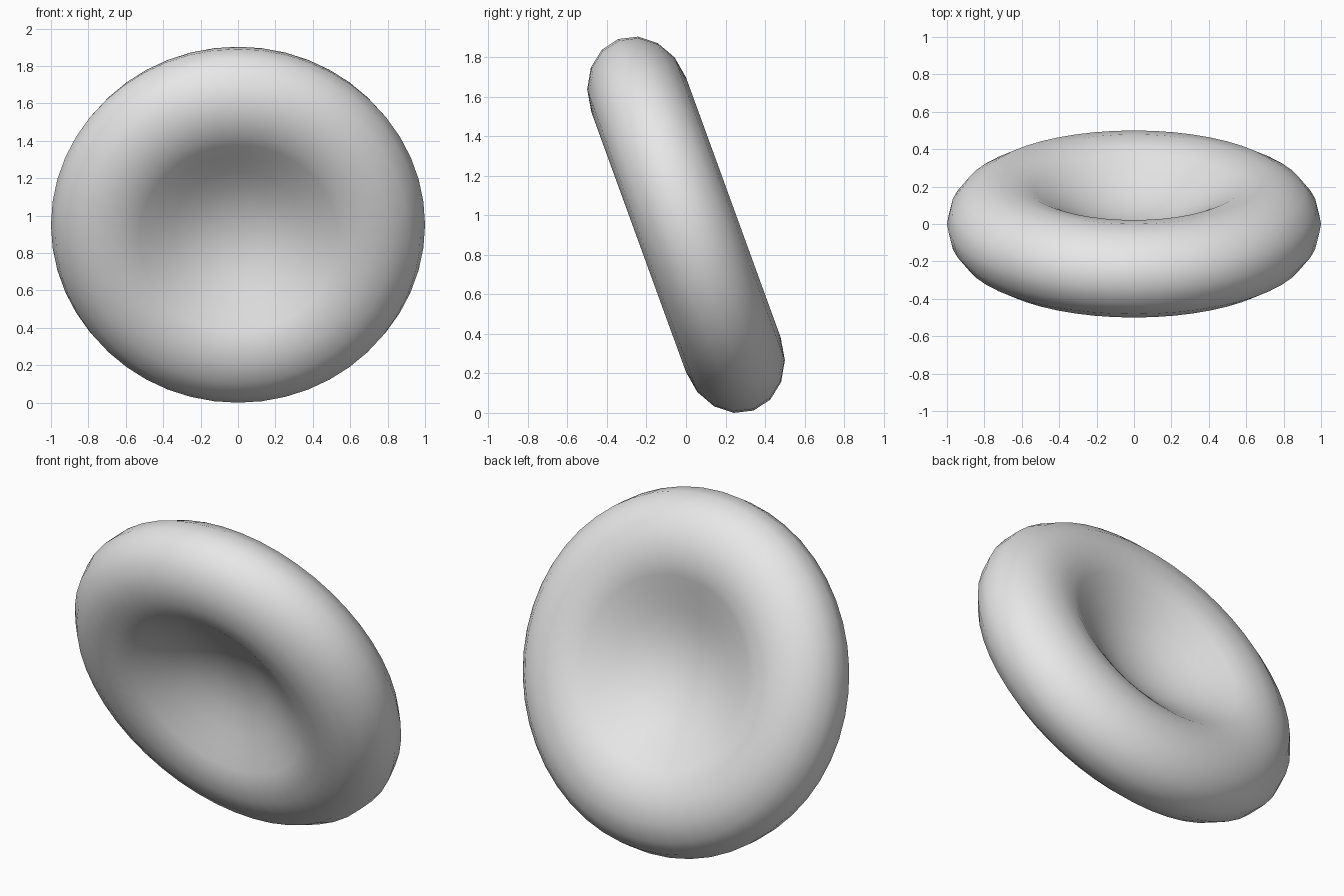
import bpy, bmesh, math
from mathutils import Matrix

if "Cube" in bpy.data.objects:
    bpy.data.objects.remove(bpy.data.objects["Cube"])

SEGMENTS = 48
TILT = math.radians(-70)

# Half profile (radius, half thickness): rounded rim, then the dimple
profile = []
for i in range(6):
    a = math.radians(22.5 * i)
    profile.append((0.70 + 0.30 * math.cos(a), 0.255 * math.sin(a)))
profile += [(0.53, 0.209), (0.45, 0.168), (0.35, 0.116),
            (0.24, 0.067), (0.12, 0.035)]
CENTRE = 0.025

# Mirror the profile so it runs from the lower dimple around to the upper one
outline = [(r, -h) for r, h in reversed(profile[1:])] + profile

bm = bmesh.new()
rings = []
for r, h in outline:
    rings.append([bm.verts.new((r * math.cos(2 * math.pi * k / SEGMENTS),
                                r * math.sin(2 * math.pi * k / SEGMENTS), h))
                  for k in range(SEGMENTS)])

# Skin between neighbouring rings
for low, high in zip(rings, rings[1:]):
    for k in range(SEGMENTS):
        n = (k + 1) % SEGMENTS
        bm.faces.new((low[k], low[n], high[n], high[k]))

# Close both dimple centres
for ring, h in ((rings[0], -CENTRE), (rings[-1], CENTRE)):
    middle = bm.verts.new((0, 0, h))
    for k in range(SEGMENTS):
        bm.faces.new((ring[k], ring[(k + 1) % SEGMENTS], middle))
bmesh.ops.recalc_face_normals(bm, faces=bm.faces)

# Lean the disc forward and stand it on the ground
bm.transform(Matrix.Rotation(TILT, 4, 'X'))
lowest = min(v.co.z for v in bm.verts)
bm.transform(Matrix.Translation((0, 0, -lowest)))
for f in bm.faces:
    f.smooth = True

mesh = bpy.data.meshes.new("dimpled_disc")
bm.to_mesh(mesh)
bm.free()
disc = bpy.data.objects.new("dimpled_disc", mesh)
bpy.context.collection.objects.link(disc)

grey = bpy.data.materials.new("light_grey")
grey.diffuse_color = (0.8, 0.8, 0.8, 1)
grey.use_nodes = True
grey.node_tree.nodes["Principled BSDF"].inputs["Base Color"].default_value = grey.diffuse_color
mesh.materials.append(grey)
